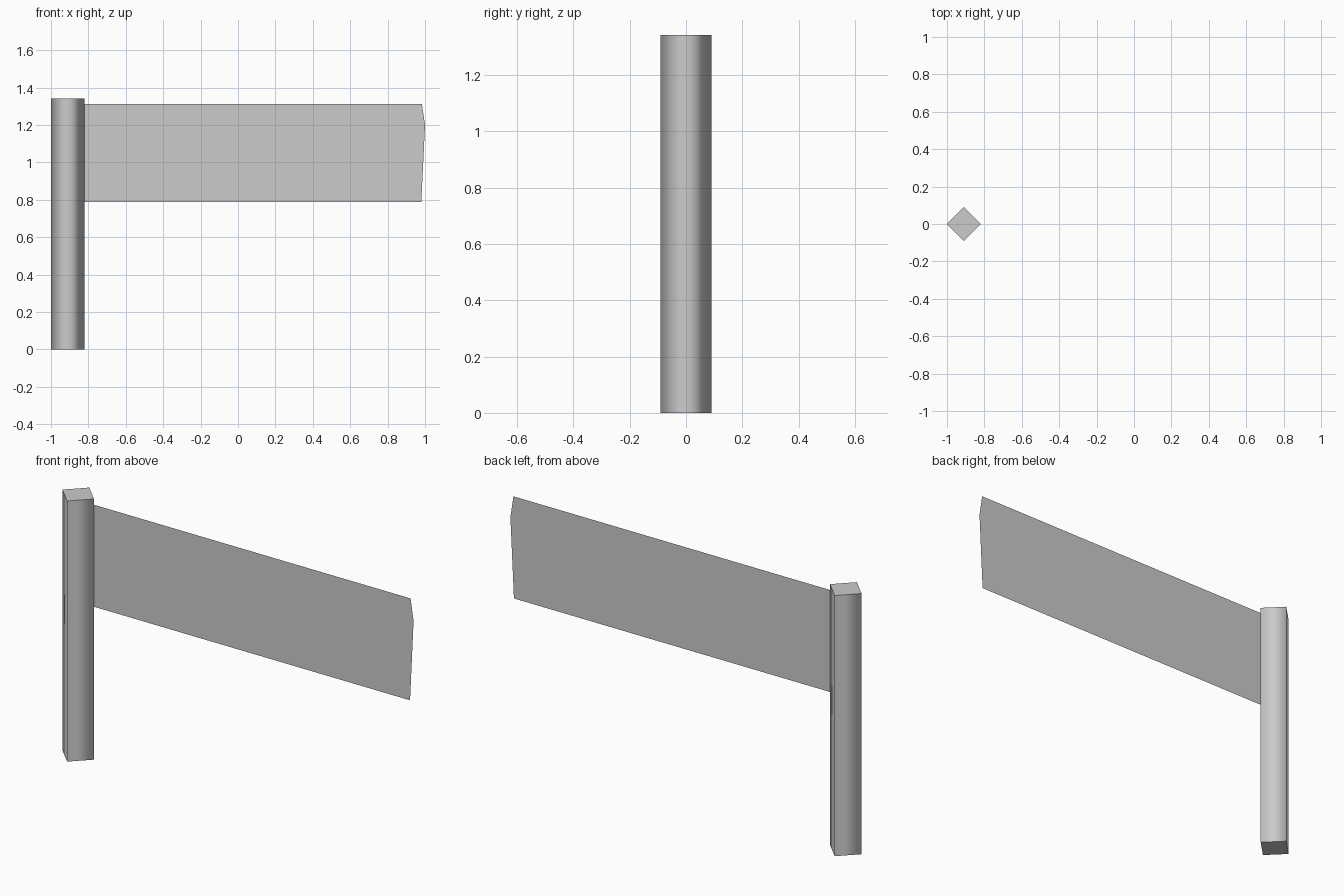
import bpy
import bmesh

cube = bpy.data.objects.get("Cube")
if cube:
    bpy.data.objects.remove(cube, do_unlink=True)

grey = bpy.data.materials.new("light grey")
grey.use_nodes = True
colour = (0.6, 0.6, 0.6, 1)
grey.diffuse_color = colour
grey.node_tree.nodes["Principled BSDF"].inputs["Base Color"].default_value = colour


def add_object(name, bm):
    mesh = bpy.data.meshes.new(name)
    bm.to_mesh(mesh)
    bm.free()
    mesh.materials.append(grey)
    obj = bpy.data.objects.new(name, mesh)
    bpy.context.collection.objects.link(obj)
    return obj


POST_X, POST_RADIUS, POST_HEIGHT = -0.91, 0.09, 1.342

# Four-sided post: rounded shading around the sides, crisp flat caps
bm = bmesh.new()
bmesh.ops.create_cone(bm, cap_ends=True, segments=4, radius1=POST_RADIUS,
                      radius2=POST_RADIUS, depth=POST_HEIGHT)
bm.normal_update()
for face in bm.faces:
    is_cap = abs(face.normal.z) > 0.5
    face.smooth = not is_cap
    if is_cap:
        for edge in face.edges:
            edge.smooth = False
post = add_object("post", bm)
post.location = (POST_X, 0, POST_HEIGHT / 2)

# Thin flag with a torn free end
outline = [
    (POST_X + POST_RADIUS - 0.005, 0.787), (0.98, 0.787), (0.97, 0.913),
    (0.775, 0.955), (0.932, 1.022), (0.67, 1.085), (1.0, 1.20),
    (0.983, 1.312), (POST_X + POST_RADIUS - 0.005, 1.312),
]
bm = bmesh.new()
flag_face = bm.faces.new([bm.verts.new((x, 0, z)) for x, z in outline])
bmesh.ops.triangulate(bm, faces=[flag_face])
add_object("flag", bm)
